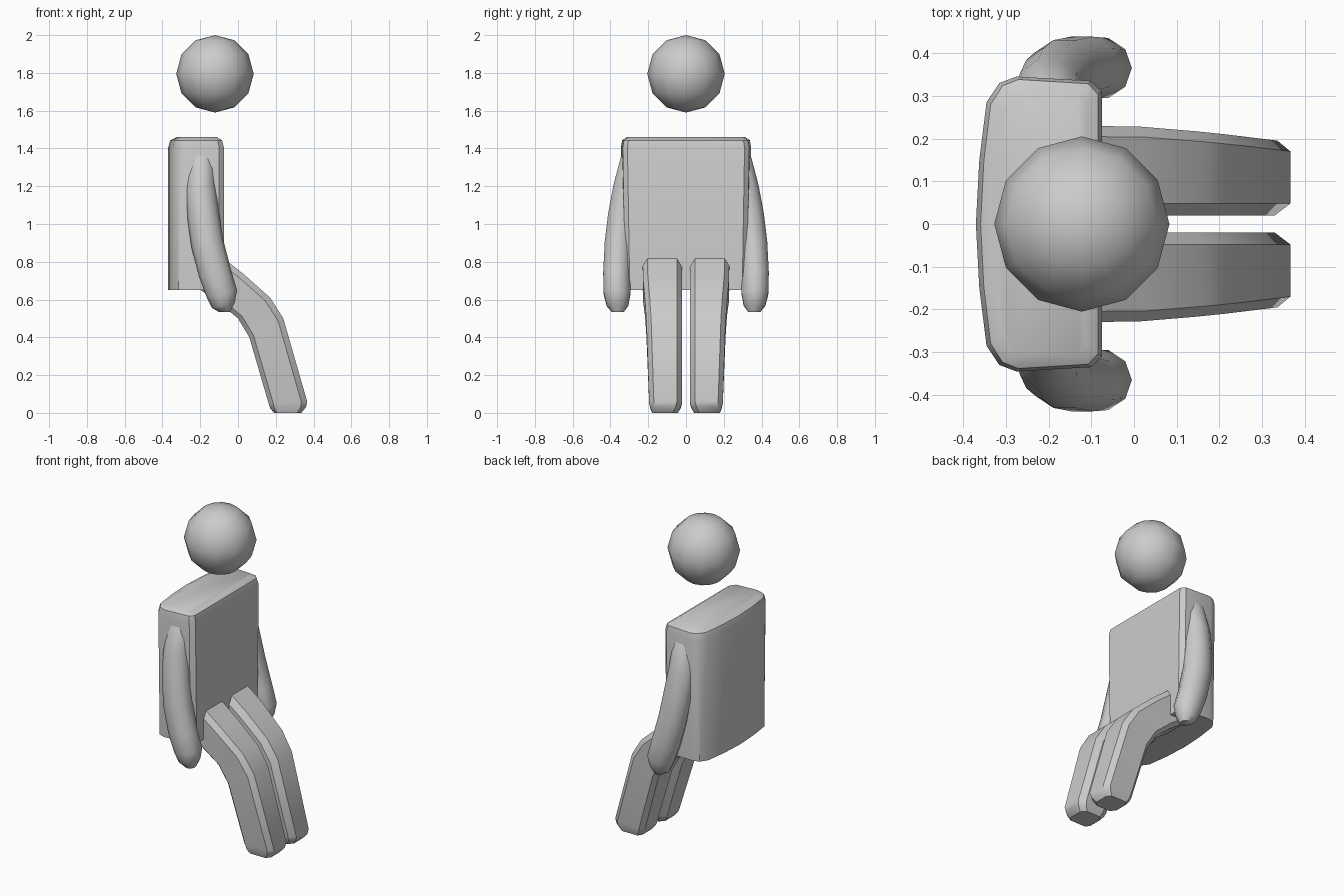
import bpy, bmesh, math

if "Cube" in bpy.data.objects:
    bpy.data.objects.remove(bpy.data.objects["Cube"])


def loft(name, rings, mirror=False, angle=35):
    """Skin a list of equal-length point rings, cap both ends."""
    bm = bmesh.new()
    loops = [[bm.verts.new(p) for p in ring] for ring in rings]
    n = len(loops[0])
    for a, b in zip(loops, loops[1:]):
        for i in range(n):
            j = (i + 1) % n
            bm.faces.new((a[i], a[j], b[j], b[i]))
    bm.faces.new(loops[0])
    bm.faces.new(loops[-1])
    bmesh.ops.recalc_face_normals(bm, faces=bm.faces)
    me = bpy.data.meshes.new(name)
    bm.to_mesh(me)
    bm.free()
    ob = bpy.data.objects.new(name, me)
    bpy.context.collection.objects.link(ob)
    if mirror:
        ob.modifiers.new("Mirror", "MIRROR").use_axis = (False, True, False)
    smooth(ob, angle)
    return ob


def smooth(ob, angle):
    bpy.ops.object.select_all(action='DESELECT')
    ob.select_set(True)
    bpy.context.view_layer.objects.active = ob
    bpy.ops.object.shade_smooth_by_angle(angle=math.radians(angle))


# Head
bpy.ops.mesh.primitive_uv_sphere_add(segments=12, ring_count=6, radius=0.205,
                                     location=(-0.122, 0, 1.795))
head = bpy.context.object
head.name = "head"
smooth(head, 40)

# Torso: plan with a gently bowed back, rounded over at the top
half = [(-0.075, 0.31), (-0.10, 0.335), (-0.275, 0.345), (-0.315, 0.33),
        (-0.345, 0.285), (-0.362, 0.15)]
plan = half + [(-0.37, 0)] + [(x, -y) for x, y in reversed(half)]


def torso_ring(z, sx, sy):
    cx = -0.21
    return [(cx + (x - cx) * sx, y * sy, z) for x, y in plan]


loft("torso", [torso_ring(0.65, 1, 0.96), torso_ring(1.405, 1, 1),
               torso_ring(1.443, 0.93, 0.98), torso_ring(1.46, 0.72, 0.91)])

# Arms: curved tapering tubes (x, y, z, x radius, y radius)
arm_path = [(-0.19, 0.24, 1.43, 0.04, 0.05), (-0.195, 0.275, 1.35, 0.072, 0.075),
            (-0.2, 0.31, 1.2, 0.081, 0.078), (-0.185, 0.338, 1.05, 0.083, 0.078),
            (-0.163, 0.357, 0.9, 0.084, 0.077), (-0.122, 0.366, 0.74, 0.084, 0.076),
            (-0.085, 0.365, 0.63, 0.08, 0.074), (-0.077, 0.363, 0.57, 0.06, 0.06),
            (-0.072, 0.361, 0.535, 0.03, 0.034)]
arm_rings = []
for x, y, z, rx, ry in arm_path:
    ring = []
    for k in range(10):
        t = math.tau * k / 10
        c = math.cos(t)
        # hand rings tilt up towards the front, following the forearm
        tilt = 0.25 * rx * c if 0.56 < z < 1.3 else 0
        ring.append((x + rx * c, y + ry * math.sin(t), z + tilt))
    arm_rings.append(ring)
loft("arms", arm_rings, mirror=True, angle=50)

# Legs: chamfered box section bent at the knee
# (upper edge x, z, lower edge x, z, inner y, outer y)
leg_path = [(-0.13, 0.86, -0.24, 0.68, 0.02, 0.23),
            (0.03, 0.735, -0.09, 0.575, 0.02, 0.228),
            (0.17, 0.61, 0.0, 0.50, 0.02, 0.217),
            (0.24, 0.50, 0.06, 0.40, 0.02, 0.21),
            (0.366, 0.06, 0.162, 0.05, 0.02, 0.195),
            (0.36, 0.03, 0.17, 0.025, 0.028, 0.19),
            (0.335, 0.0, 0.19, 0.0, 0.042, 0.18)]
leg_rings = []
for ux, uz, lx, lz, yi, yo in leg_path:
    section = [(0, yi + 0.028), (0, yo - 0.025), (0.15, yo), (0.88, yo),
               (1, yo - 0.025), (1, yi + 0.028), (0.82, yi), (0.18, yi)]
    leg_rings.append([(ux + (lx - ux) * t, y, uz + (lz - uz) * t) for t, y in section])
loft("legs", leg_rings, mirror=True)
